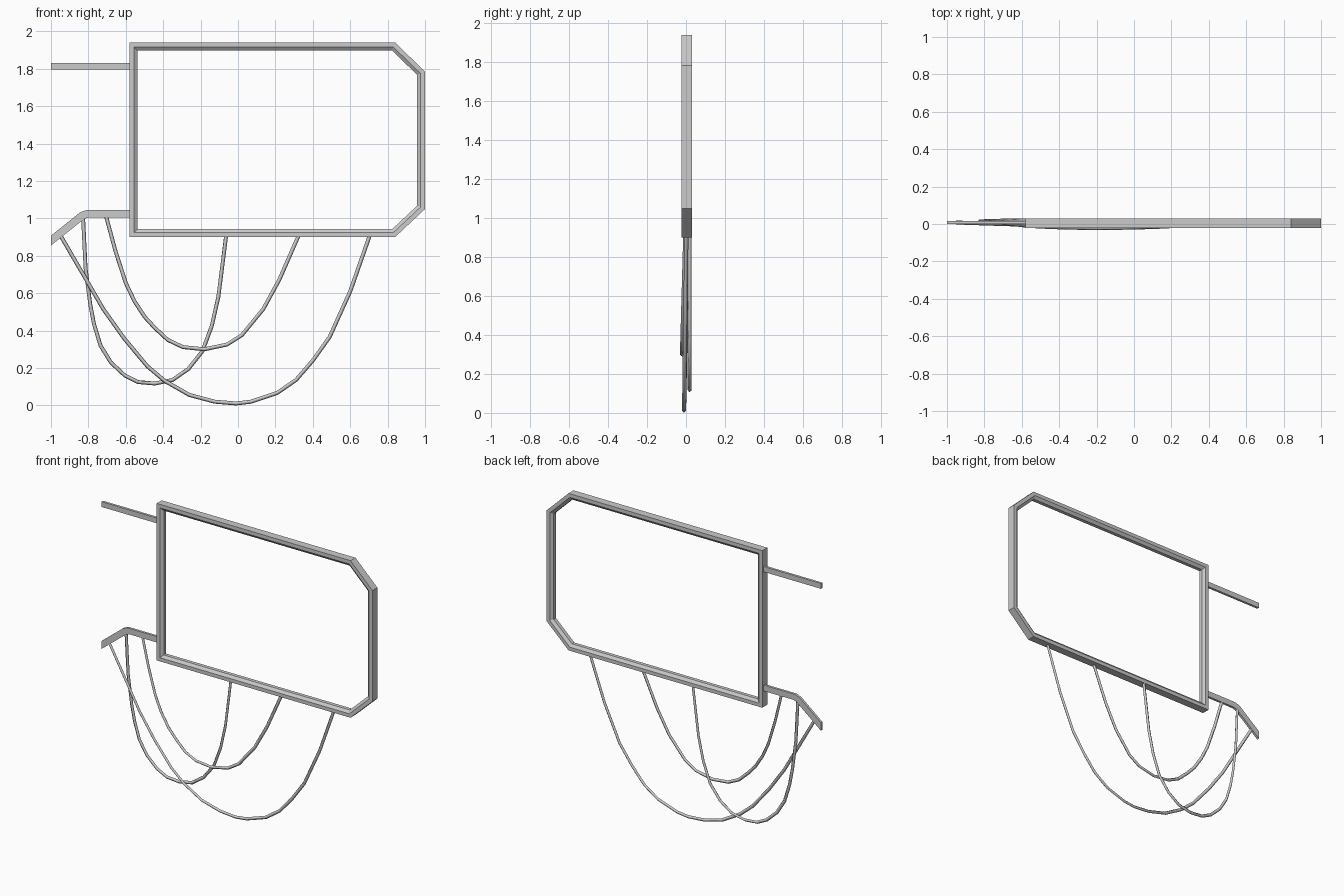
import bpy, bmesh
from mathutils import Vector

if "Cube" in bpy.data.objects:
    bpy.data.objects.remove(bpy.data.objects["Cube"])


def finish(name, bm):
    bmesh.ops.recalc_face_normals(bm, faces=bm.faces)
    mesh = bpy.data.meshes.new(name)
    bm.to_mesh(mesh)
    bm.free()
    obj = bpy.data.objects.new(name, mesh)
    bpy.context.collection.objects.link(obj)
    return obj


def inset(outline, d):
    """Mitred inward offset of a counter-clockwise outline."""
    pts = [Vector(p) for p in outline]
    result = []
    for i, p in enumerate(pts):
        a = (p - pts[i - 1]).normalized()
        b = (pts[(i + 1) % len(pts)] - p).normalized()
        na, nb = Vector((-a.y, a.x)), Vector((-b.y, b.x))
        result.append(p + (na + nb) * d / (1 + na.dot(nb)))
    return result


def ring(name, outline, section):
    """Closed frame: section is a list of (inset, y)."""
    bm = bmesh.new()
    loops = [[bm.verts.new((p.x, y, p.y)) for p in inset(outline, d)]
             for d, y in section]
    n = len(outline)
    for k, lo in enumerate(loops):
        hi = loops[(k + 1) % len(loops)]
        for i in range(n):
            j = (i + 1) % n
            bm.faces.new((lo[i], lo[j], hi[j], hi[i]))
    return finish(name, bm)


def plate(name, outline, y0, y1):
    """Flat side outline in x/z, given thickness in y."""
    bm = bmesh.new()
    face = bm.faces.new([bm.verts.new((x, y0, z)) for x, z in outline])
    out = bmesh.ops.extrude_face_region(bm, geom=[face])
    verts = [g for g in out["geom"] if isinstance(g, bmesh.types.BMVert)]
    bmesh.ops.translate(bm, verts=verts, vec=(0, y1 - y0, 0))
    return finish(name, bm)


def cable(name, path, y_start, y_mid, y_end, radius=0.0105):
    """Thin four-sided hanging cable, bowed slightly in y."""
    curve = bpy.data.curves.new(name, 'CURVE')
    curve.dimensions = '3D'
    curve.bevel_depth = radius
    curve.bevel_resolution = 0
    curve.use_fill_caps = True
    spline = curve.splines.new('POLY')
    spline.points.add(len(path) - 1)
    z_low = min(z for _, z in path)
    low = [z for _, z in path].index(z_low)
    for i, (x, z) in enumerate(path):
        y_top, z_top = (y_start, path[0][1]) if i < low else (y_end, path[-1][1])
        t = (z - z_low) / (z_top - z_low)
        spline.points[i].co = (x, y_mid + (y_top - y_mid) * t, z, 1)
    obj = bpy.data.objects.new(name, curve)
    bpy.context.collection.objects.link(obj)
    return obj


# Main frame with two clipped corners and a chamfered inner edge
frame = [(-0.58, 0.90), (0.84, 0.90), (1.0, 1.05), (1.0, 1.785),
         (0.84, 1.94), (-0.58, 1.94)]
ring("frame", frame, [(0, -0.022), (0.024, -0.022), (0.042, -0.008),
                      (0.042, 0.016), (0.024, 0.03), (0, 0.03)])

# Upper support bar
plate("upper_bar", [(-1, 1.795), (-0.57, 1.795), (-0.57, 1.83), (-1, 1.83)],
      0.001, 0.017)

# Lower bent bracket
plate("lower_bracket", [(-1, 0.855), (-0.825, 0.995), (-0.80, 1.006),
                        (-0.57, 1.006), (-0.57, 1.045), (-0.81, 1.045),
                        (-0.845, 1.032), (-1, 0.908)], 0.001, 0.017)

# Hanging cables
cable("long_cable", [(-0.95, 0.91), (-0.72, 0.515), (-0.61, 0.36), (-0.485, 0.21),
                     (-0.39, 0.13), (-0.26, 0.056), (-0.125, 0.02), (-0.01, 0.0105),
                     (0.07, 0.02), (0.21, 0.067), (0.31, 0.136), (0.40, 0.24),
                     (0.49, 0.366), (0.60, 0.61), (0.705, 0.91)],
      0.008, -0.01, 0.002)
cable("left_cable", [(-0.828, 1.0), (-0.815, 0.735), (-0.79, 0.54), (-0.77, 0.435),
                     (-0.735, 0.32), (-0.68, 0.23), (-0.605, 0.16), (-0.535, 0.125),
                     (-0.445, 0.117), (-0.35, 0.136), (-0.265, 0.195), (-0.19, 0.29),
                     (-0.14, 0.425), (-0.105, 0.58), (-0.063, 0.91)],
      0.012, 0.019, 0.019)
cable("short_cable", [(-0.705, 1.01), (-0.655, 0.825), (-0.60, 0.655), (-0.555, 0.56),
                      (-0.50, 0.475), (-0.445, 0.415), (-0.375, 0.35), (-0.295, 0.312),
                      (-0.18, 0.30), (-0.06, 0.325), (0.02, 0.375), (0.135, 0.515),
                      (0.22, 0.67), (0.325, 0.91)],
      0.008, -0.021, -0.004)
